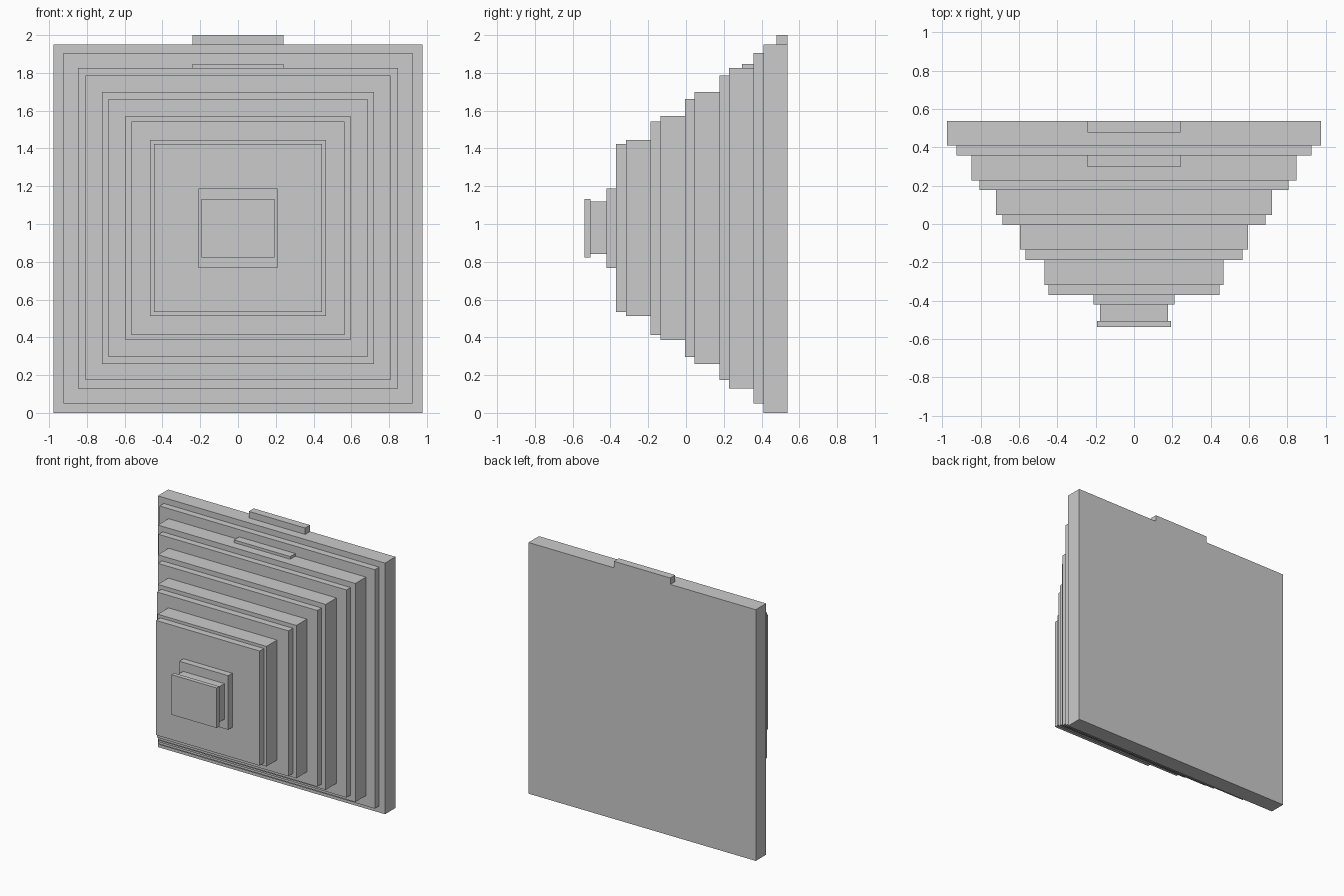
import bpy


def box(name, half_width, y0, y1, z0, z1):
    bpy.ops.mesh.primitive_cube_add(size=1, location=(0, (y0 + y1) / 2, (z0 + z1) / 2))
    ob = bpy.context.object
    ob.name = name
    ob.scale = (2 * half_width, y1 - y0, z1 - z0)
    bpy.ops.object.transform_apply(location=False, rotation=False, scale=True)
    return ob


# Stepped tiers from back to front: half width, front y, bottom z, top z
tiers = [
    (0.976, 0.41, 0.0, 1.95),
    (0.925, 0.358, 0.05, 1.905),
    (0.848, 0.228, 0.13, 1.827),
    (0.807, 0.178, 0.173, 1.785),
    (0.721, 0.046, 0.26, 1.70),
    (0.685, -0.006, 0.295, 1.663),
    (0.595, -0.134, 0.385, 1.572),
    (0.565, -0.188, 0.413, 1.542),
    (0.467, -0.318, 0.513, 1.445),
    (0.445, -0.37, 0.533, 1.423),
]
back = 0.538
for i, (w, front, z0, z1) in enumerate(tiers):
    box(f"tier_{i + 1}", w, front, back, z0, z1)
    back = front

# Front knob: base plate, neck and cap
box("knob_base", 0.21, -0.42, -0.37, 0.768, 1.188)
box("knob_neck", 0.178, -0.505, -0.42, 0.842, 1.118)
box("knob_cap", 0.193, -0.538, -0.505, 0.822, 1.133)

# Small tabs on the top edges
box("back_tab", 0.242, 0.478, 0.538, 1.95, 2.0)
box("middle_tab", 0.242, 0.296, 0.358, 1.827, 1.848)
